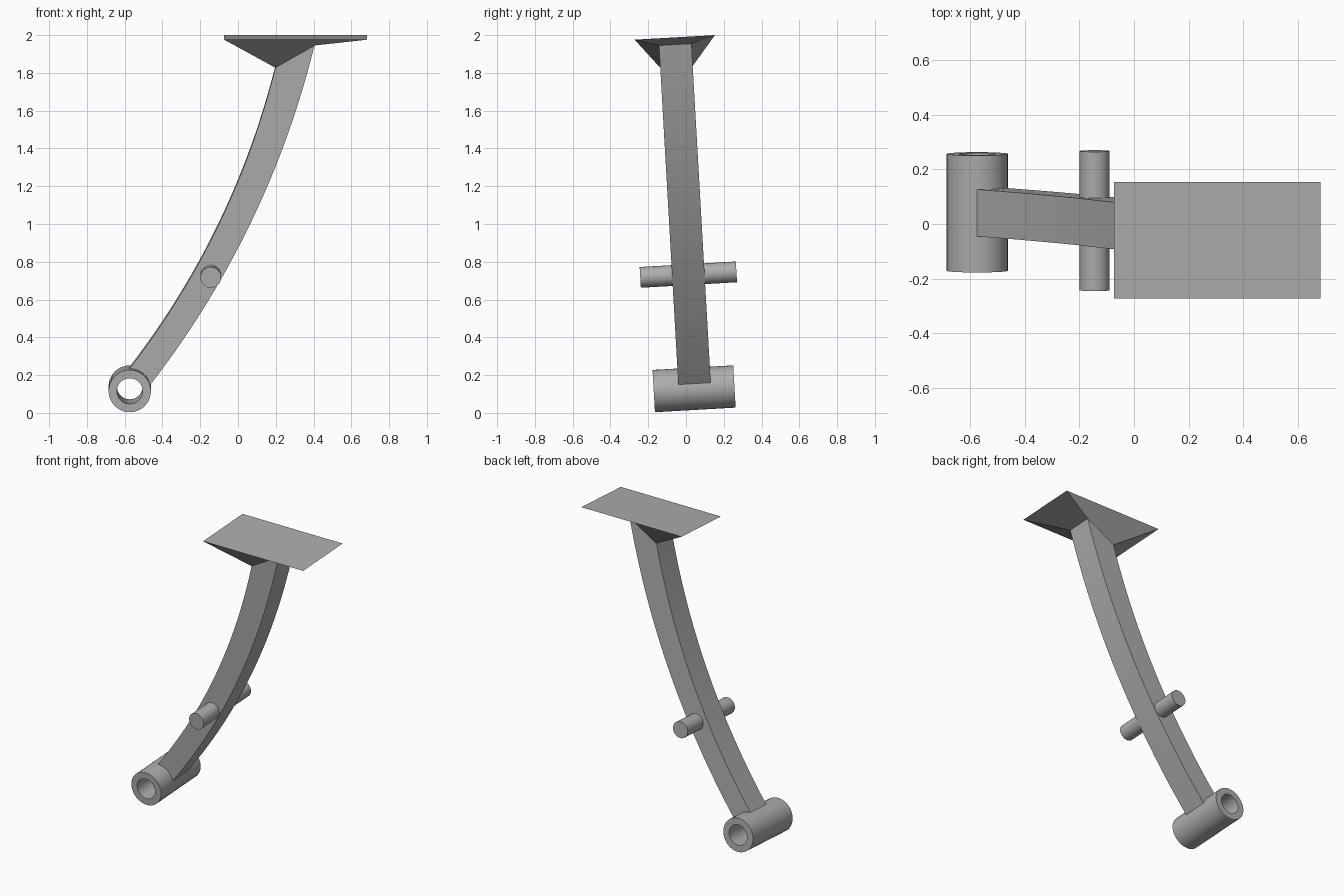
import bpy, bmesh, math
from mathutils import Matrix, Vector

if "Cube" in bpy.data.objects:
    bpy.data.objects.remove(bpy.data.objects["Cube"], do_unlink=True)

TILT = Matrix.Rotation(0.057, 4, 'X')   # the whole pedal leans slightly
MID = 0.054                             # centre plane before leaning

grey = bpy.data.materials.new("plain grey")
grey.use_nodes = True
grey.diffuse_color = (0.42, 0.42, 0.42, 1)
grey.node_tree.nodes["Principled BSDF"].inputs["Base Color"].default_value = grey.diffuse_color


def finish(bm, name):
    bmesh.ops.recalc_face_normals(bm, faces=bm.faces)
    bm.transform(TILT)
    mesh = bpy.data.meshes.new(name)
    bm.to_mesh(mesh)
    bm.free()
    mesh.materials.append(grey)
    obj = bpy.data.objects.new(name, mesh)
    bpy.context.collection.objects.link(obj)
    bpy.ops.object.select_all(action='DESELECT')
    obj.select_set(True)
    bpy.context.view_layer.objects.active = obj
    bpy.ops.object.shade_smooth_by_angle(angle=math.radians(30))


def bridge(bm, a, b):
    n = len(a)
    for i in range(n):
        j = (i + 1) % n
        bm.faces.new((a[i], a[j], b[j], b[i]))


def ring(bm, x, y, z, r, n=40):
    angles = [math.tau * i / n for i in range(n)]
    return [bm.verts.new((x + r * math.cos(a), y, z + r * math.sin(a))) for a in angles]


def section(bm, left, right, half):
    """Rectangle across the arm, from its left edge to its right edge."""
    corners = ((left, -1), (right, -1), (right, 1), (left, 1))
    return [bm.verts.new((p[0], MID + s * half, p[1])) for p, s in corners]


def bow(a, b, sag, t):
    """Point on a shallow curve from a to b, bulging to the lower right."""
    a, b = Vector(a), Vector(b)
    d = (b - a).normalized()
    c = (a + b) / 2 + 2 * sag * Vector((d.y, -d.x))
    return a * (1 - t) ** 2 + c * 2 * t * (1 - t) + b * t ** 2


# Curved arm, flaring out into the foot plate
bm = bmesh.new()
STEPS = 24
rows = []
for i in range(STEPS + 1):
    t = i / STEPS
    rows.append(section(bm, bow((-0.575, 0.235), (0.198, 1.832), 0.092, t),
                        bow((-0.463, 0.152), (0.405, 1.95), 0.105, t), 0.086))
rows.append(section(bm, (-0.073, 1.988), (0.682, 1.988), 0.213))
for a, b in zip(rows, rows[1:]):
    bridge(bm, a, b)
bm.faces.new(rows[0])
bm.faces.new(rows[-1])
finish(bm, "pedal_arm_and_plate")

# Hollow pivot tube at the foot of the arm
bm = bmesh.new()
y0, y1 = MID - 0.218, MID + 0.21
loops = [ring(bm, -0.573, y, 0.125, r)
         for y, r in ((y0, 0.112), (y1, 0.112), (y1, 0.068), (y0, 0.068))]
for i in range(4):
    bridge(bm, loops[i], loops[(i + 1) % 4])
finish(bm, "pivot_tube")

# Solid cross pin through the arm
bm = bmesh.new()
ends = [ring(bm, -0.144, MID + s * 0.255, 0.73, 0.055) for s in (-1, 1)]
bridge(bm, *ends)
for e in ends:
    bm.faces.new(e)
finish(bm, "cross_pin")
